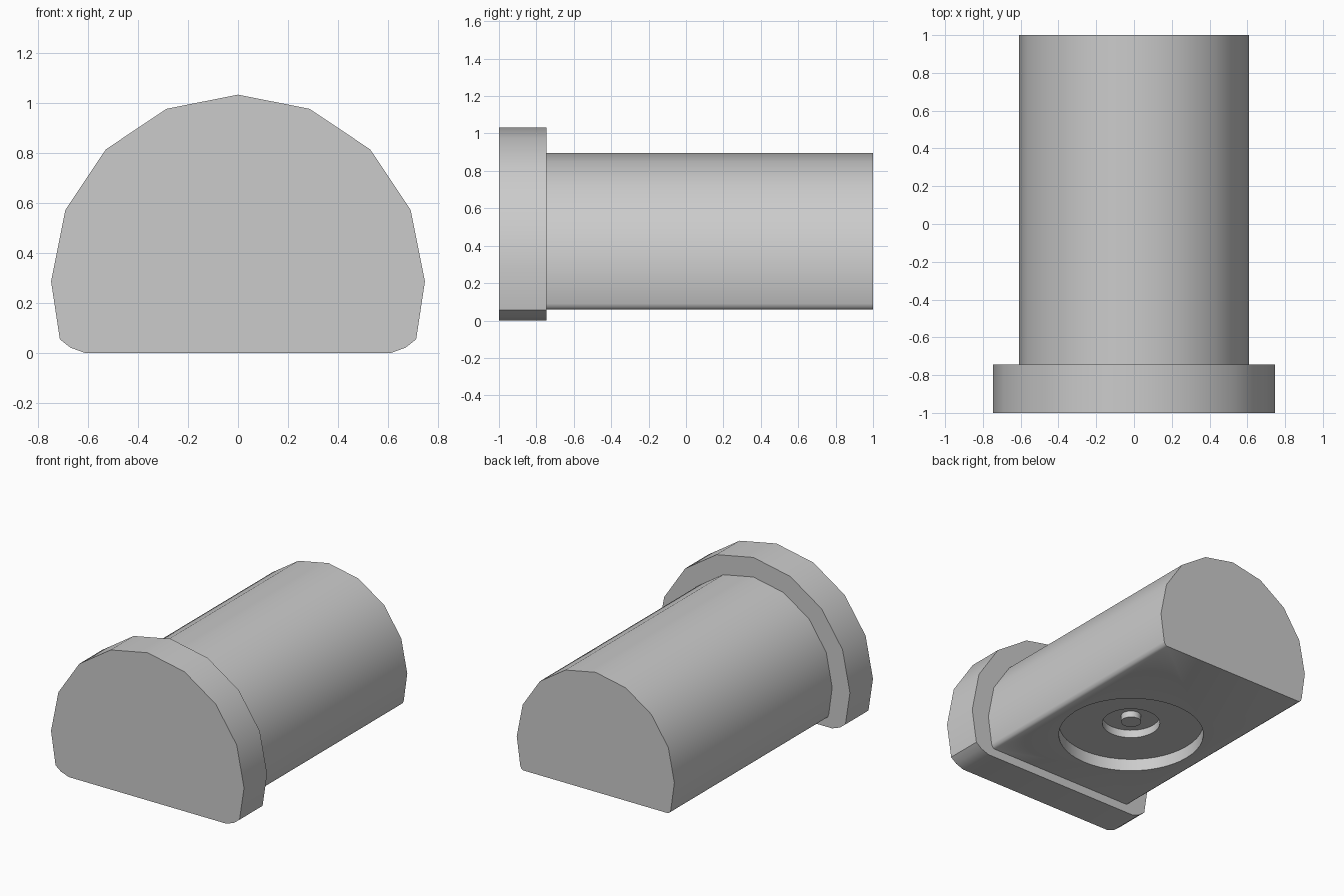
import bpy, bmesh, math

if "Cube" in bpy.data.objects:
    bpy.data.objects.remove(bpy.data.objects["Cube"])

CENTRE_Z = 0.286


def arch_profile(radius, corner):
    # 16-sided arc over the top, then a small rounded corner down to the flat base
    right = []
    for i in range(5):
        a = math.radians(22.5 * i)
        right.append((radius * math.sin(a), CENTRE_Z + radius * math.cos(a)))
    right += corner
    left = [(-x, z) for x, z in reversed(right[1:])]
    return right + left


def extrude(name, profile, y0, y1):
    bm = bmesh.new()
    face = bm.faces.new([bm.verts.new((x, y0, z)) for x, z in profile])
    res = bmesh.ops.extrude_face_region(bm, geom=[face])
    verts = [v for v in res["geom"] if isinstance(v, bmesh.types.BMVert)]
    bmesh.ops.translate(bm, verts=verts, vec=(0, y1 - y0, 0))
    bmesh.ops.recalc_face_normals(bm, faces=bm.faces[:])
    mesh = bpy.data.meshes.new(name)
    bm.to_mesh(mesh)
    bm.free()
    obj = bpy.data.objects.new(name, mesh)
    bpy.context.collection.objects.link(obj)
    return obj


def cylinder(name, radius, z0, z1, y=-0.03):
    bpy.ops.mesh.primitive_cylinder_add(vertices=48, radius=radius, depth=z1 - z0,
                                        location=(0, y, (z0 + z1) / 2))
    obj = bpy.context.object
    obj.name = name
    return obj


def smooth(obj):
    bpy.ops.object.select_all(action='DESELECT')
    obj.select_set(True)
    bpy.context.view_layer.objects.active = obj
    bpy.ops.object.shade_smooth_by_angle(angle=math.radians(40))


# Wide front head
head = extrude("head", arch_profile(0.747, [(0.712, 0.055), (0.67, 0.022), (0.61, 0)]),
               -1.0, -0.745)

# Long body behind it
body = extrude("body", arch_profile(0.61, [(0.583, 0.09), (0.575, 0.07), (0.56, 0.06)]),
               -0.75, 1.0)

# Stepped round recess in the underside
for name, r, top in (("wide_recess", 0.47, 0.145), ("deep_recess", 0.187, 0.20)):
    cutter = cylinder(name, r, -0.1, top)
    cutter.hide_render = True
    mod = body.modifiers.new(name, 'BOOLEAN')
    mod.operation = 'DIFFERENCE'
    mod.solver = 'EXACT'
    mod.object = cutter
    bpy.context.view_layer.objects.active = body
    bpy.ops.object.modifier_apply(modifier=mod.name)
    bpy.data.objects.remove(cutter)

# Small peg in the middle of the recess
peg = cylinder("centre_peg", 0.065, 0.155, 0.21)

for part in (head, body, peg):
    smooth(part)
